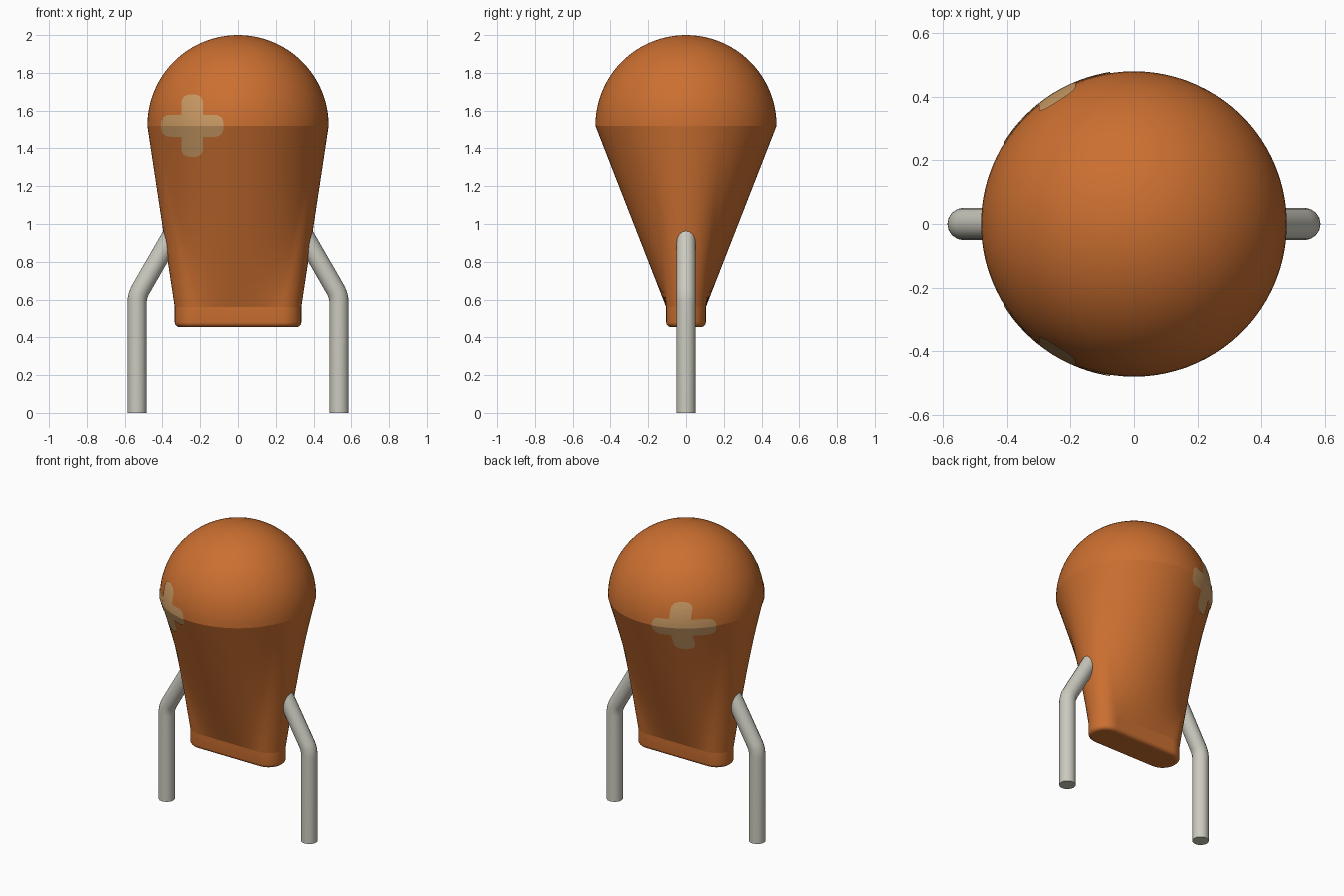
import bpy
import bmesh
from math import sin, cos, pi, radians, sqrt
from mathutils import Vector
from mathutils.bvhtree import BVHTree

cube = bpy.data.objects.get("Cube")
if cube:
    bpy.data.objects.remove(cube)


def make_material(name, color):
    mat = bpy.data.materials.new(name)
    mat.use_nodes = True
    mat.diffuse_color = (*color, 1)
    mat.node_tree.nodes["Principled BSDF"].inputs["Base Color"].default_value = (*color, 1)
    return mat


orange = make_material("orange resin", (0.60, 0.16, 0.03))
tan = make_material("tan paint", (0.60, 0.33, 0.13))
metal = make_material("tinned metal", (0.60, 0.59, 0.52))


def add_object(name, bm, mat):
    mesh = bpy.data.meshes.new(name)
    bm.to_mesh(mesh)
    obj = bpy.data.objects.new(name, mesh)
    bpy.context.collection.objects.link(obj)
    mesh.materials.append(mat)
    return obj


# Body: round dome, skinned down to a slot-shaped foot
RADIUS, SEAM, NECK, BASE = 0.48, 1.52, 0.56, 0.455
HALF_FLAT, END_R, FILLET = 0.23, 0.105, 0.025
END_ANGLE = radians(26)
END_STEPS, FLAT_STEPS = 16, 32


def circle_and_slot(inset=0.0):
    """Matched points round the circle and round the slot."""
    r = END_R - inset
    pairs = []
    for side in (1, -1):
        for i in range(END_STEPS):
            t = 2 * i / END_STEPS - 1
            a = t * END_ANGLE
            s = t * pi / 2
            pairs.append((Vector((cos(a), sin(a))) * RADIUS * side,
                          Vector((HALF_FLAT + r * cos(s), r * sin(s))) * side))
        for i in range(FLAT_STEPS):
            t = i / FLAT_STEPS
            a = END_ANGLE + t * (pi - 2 * END_ANGLE)
            pairs.append((Vector((cos(a), sin(a))) * RADIUS * side,
                          Vector((HALF_FLAT * (1 - 2 * t), r)) * side))
    return pairs


def build_body():
    bm = bmesh.new()
    rings = []

    def ring(z, points):
        rings.append([bm.verts.new((p.x, p.y, z)) for p in points])

    # rounded bottom edge and straight foot
    for i in range(6):
        a = i / 5 * pi / 2
        ring(BASE + FILLET * (1 - sin(a)) if i else BASE + FILLET,
             [s for c, s in circle_and_slot(FILLET * (1 - cos(a)))])
    rings.reverse()
    neck_index = len(rings)
    # ruled taper
    steps = 14
    for i in range(steps + 1):
        t = i / steps
        ring(NECK + t * (SEAM - NECK), [s.lerp(c, t) for c, s in circle_and_slot()])
    seam_index = len(rings) - 1
    # dome
    levels = 24
    for i in range(1, levels):
        a = i / levels * pi / 2
        ring(SEAM + RADIUS * sin(a), [c * cos(a) for c, s in circle_and_slot()])

    count = len(rings[0])
    for low, high in zip(rings, rings[1:]):
        for i in range(count):
            j = (i + 1) % count
            bm.faces.new((low[i], low[j], high[j], high[i]))
    tip = bm.verts.new((0, 0, SEAM + RADIUS))
    for i in range(count):
        bm.faces.new((rings[-1][i], rings[-1][(i + 1) % count], tip))
    bm.faces.new(rings[0][::-1])
    for f in bm.faces:
        f.smooth = True
    # crisp creases at the dome seam, the neck and the underside
    for k in (0, neck_index, seam_index):
        for i in range(count):
            bm.edges.get((rings[k][i], rings[k][(i + 1) % count])).smooth = False
    bm.normal_update()
    return bm


body_bm = build_body()
surface = BVHTree.FromBMesh(body_bm)
add_object("body", body_bm, orange)

# Painted plus marks laid on the body, front and back
MARK_X, ARM, HALF, CORNER = -0.24, 0.165, 0.057, 0.045


def half_width(u):
    d = min(CORNER, ARM - abs(u))
    return HALF - CORNER + sqrt(max(0, CORNER ** 2 - (CORNER - d) ** 2))


def add_strip(bm, start, end, upright, side, rows=40, cols=8):
    grid = []
    for i in range(rows + 1):
        u = start + (end - start) * i / rows
        line = []
        for j in range(cols + 1):
            v = half_width(u) * (2 * j / cols - 1)
            dx, dz = (v, u) if upright else (u, v)
            origin = Vector((MARK_X + dx, side * 2, SEAM + dz))
            hit, normal, _, _ = surface.ray_cast(origin, Vector((0, -side, 0)))
            line.append(bm.verts.new(hit + normal * 0.004))
        grid.append(line)
    for a, b in zip(grid, grid[1:]):
        for j in range(cols):
            f = bm.faces.new((a[j], a[j + 1], b[j + 1], b[j]))
            f.smooth = True
            f.normal_update()
            if f.normal.y * side < 0:
                f.normal_flip()


for name, side in (("front_plus_mark", -1), ("back_plus_mark", 1)):
    bm = bmesh.new()
    add_strip(bm, -ARM, ARM, True, side)
    add_strip(bm, -ARM, -HALF, False, side, rows=16)
    add_strip(bm, HALF, ARM, False, side, rows=16)
    for e in bm.edges:
        if all(abs(v.co.z - SEAM) < 0.003 for v in e.verts):
            e.smooth = False
    add_object(name, bm, tan)
    bm.free()
body_bm.free()


# Bent wire legs
def add_leg(name, side):
    lean = Vector((-sin(radians(30)), 0, cos(radians(30))))
    bend = Vector((0.535, 0, 0.62))
    tangent = 0.04
    start, end = bend - Vector((0, 0, tangent)), bend + lean * tangent
    path = [Vector((0.535, 0, 0))]
    for i in range(7):
        t = i / 6
        path.append(start.lerp(bend, t).lerp(bend.lerp(end, t), t))
    path.append(bend + lean * 0.47)
    curve = bpy.data.curves.new(name, "CURVE")
    curve.dimensions = "3D"
    curve.bevel_depth = 0.051
    curve.bevel_resolution = 6
    curve.use_fill_caps = True
    spline = curve.splines.new("POLY")
    spline.points.add(len(path) - 1)
    for point, p in zip(spline.points, path):
        point.co = (p.x * side, p.y, p.z, 1)
    curve.materials.append(metal)
    leg = bpy.data.objects.new(name, curve)
    bpy.context.collection.objects.link(leg)
    bpy.ops.object.select_all(action="DESELECT")
    leg.select_set(True)
    bpy.context.view_layer.objects.active = leg
    bpy.ops.object.convert(target="MESH")
    bpy.ops.object.shade_smooth_by_angle(angle=radians(40))


add_leg("left_leg", 1)
add_leg("right_leg", -1)
